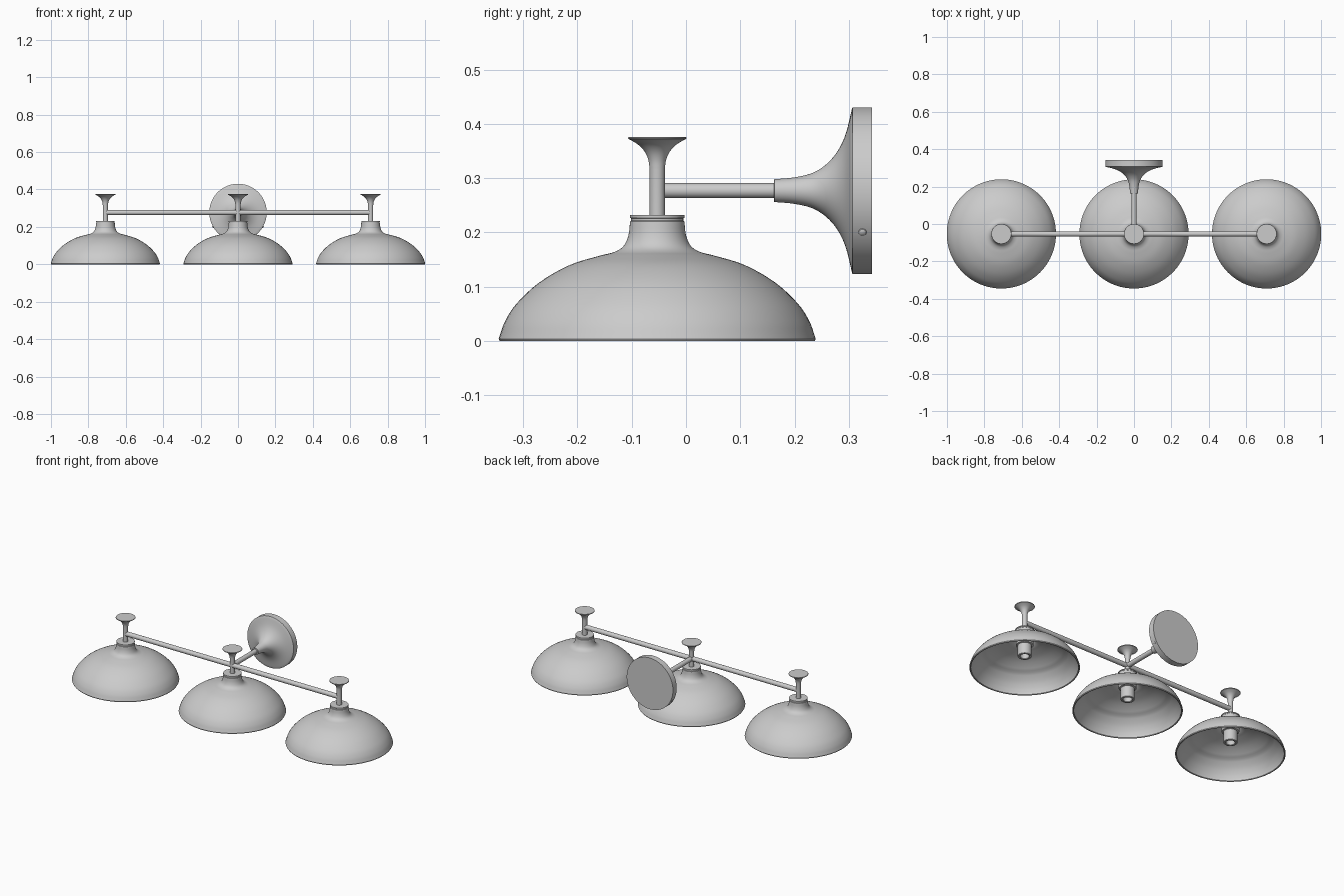
import bpy, math
from mathutils import Vector, Matrix

if "Cube" in bpy.data.objects:
    bpy.data.objects.remove(bpy.data.objects["Cube"])

Y0 = -0.053          # depth of the bar and lamps
BAR_Z = 0.277        # height of the bar
SPACING = 0.709


def smooth_curve(pts, n=4):
    """Catmull-Rom resampling of a few (radius, height) points."""
    p = [Vector(q) for q in pts]
    p = [2 * p[0] - p[1]] + p + [2 * p[-1] - p[-2]]
    out = []
    for a, b, c, d in zip(p, p[1:], p[2:], p[3:]):
        for i in range(n):
            t = i / n
            out.append(0.5 * (2 * b + (c - a) * t + (2 * a - 5 * b + 4 * c - d) * t * t
                              + (3 * b - a - 3 * c + d) * t ** 3))
    return [(v.x, v.y) for v in out] + [tuple(pts[-1])]


def lathe(name, profile, matrix, segs=64):
    """Revolve an (r, z) profile about local z; r = 0 ends close to a point."""
    verts, rings, faces = [], [], []
    for r, z in profile:
        start = len(verts)
        n = 1 if r < 1e-6 else segs
        for i in range(n):
            a = 2 * math.pi * i / segs
            verts.append((r * math.cos(a), r * math.sin(a), z))
        rings.append([start + (i % n) for i in range(segs)])
    for lo, hi in zip(rings, rings[1:]):
        for i in range(segs):
            j = (i + 1) % segs
            f = list(dict.fromkeys((lo[i], lo[j], hi[j], hi[i])))
            if len(f) > 2:
                faces.append(f)
    me = bpy.data.meshes.new(name)
    me.from_pydata(verts, [], faces)
    ob = bpy.data.objects.new(name, me)
    bpy.context.collection.objects.link(ob)
    ob.matrix_world = matrix
    bpy.ops.object.select_all(action='DESELECT')
    ob.select_set(True)
    bpy.context.view_layer.objects.active = ob
    bpy.ops.object.shade_smooth_by_angle(angle=math.radians(35))
    return ob


# Shade outline, rim to neck, and its inner skin
outer = smooth_curve([(0.290, 0.010), (0.280, 0.037), (0.259, 0.069), (0.217, 0.108),
                      (0.161, 0.140), (0.106, 0.157), (0.079, 0.164), (0.062, 0.175),
                      (0.053, 0.195), (0.050, 0.220)])
inner = [(r - 0.007, z - 0.005 if z > 0.1 else z) for r, z in reversed(outer)]
shade = ([(0, 0.215)] + inner + [(0.283, 0.002), (0.285, 0), (0.290, 0), (0.292, 0.004)]
         + outer + [(0.048, 0.222), (0.048, 0.226), (0.050, 0.227), (0.050, 0.232), (0, 0.232)])

# Stem with trumpet-shaped finial
stem = ([(0, 0.228), (0.014, 0.228)]
        + smooth_curve([(0.014, 0.315), (0.016, 0.332), (0.022, 0.347),
                        (0.032, 0.359), (0.045, 0.368), (0.053, 0.372)])
        + [(0.054, 0.374), (0.053, 0.376), (0, 0.376)])

# Bulb socket: wide collar and narrower open cup
socket = [(0, 0.125), (0.024, 0.125), (0.024, 0.072), (0.026, 0.070), (0.035, 0.070),
          (0.037, 0.072), (0.037, 0.135), (0.046, 0.137), (0.047, 0.139),
          (0.047, 0.218), (0, 0.218)]

for label, x in (("left", -SPACING), ("middle", 0), ("right", SPACING)):
    m = Matrix.Translation((x, Y0, 0))
    lathe(label + "_shade", shade, m, 96)
    lathe(label + "_stem", stem, m, 48)
    lathe(label + "_socket", socket, m, 48)

# Cross bar
rod = 0.0138
lathe("cross_bar", [(0, -SPACING), (rod, -SPACING), (rod, SPACING), (0, SPACING)],
      Matrix.Translation((0, Y0, BAR_Z)) @ Matrix.Rotation(math.pi / 2, 4, 'Y'), 32)

# Wall arm and flared wall plate, revolved about the y axis
to_back = Matrix.Translation((0, 0, BAR_Z)) @ Matrix.Rotation(-math.pi / 2, 4, 'X')
lathe("wall_arm", [(0, Y0), (rod, Y0), (rod, 0.18), (0, 0.18)], to_back, 32)
plate = ([(0, 0.162), (0.020, 0.162)]
         + smooth_curve([(0.021, 0.163), (0.024, 0.197), (0.031, 0.229), (0.042, 0.250),
                         (0.058, 0.268), (0.079, 0.283), (0.107, 0.295), (0.152, 0.306)])
         + [(0.1535, 0.307), (0.1535, 0.343), (0, 0.343)])
lathe("wall_plate", plate, to_back, 96)

# Small screws on the plate's edge
for label, ang in (("right", -30), ("left", 210)):
    a = math.radians(ang)
    d = Vector((math.cos(a), 0, math.sin(a)))
    pos = Vector((0, 0.325, BAR_Z)) + d * 0.152
    m = Matrix.Translation(pos) @ d.to_track_quat('Z', 'Y').to_matrix().to_4x4()
    lathe(label + "_plate_screw", [(0, 0), (0.008, 0), (0.007, 0.003), (0.004, 0.005), (0, 0.0055)], m, 20)
